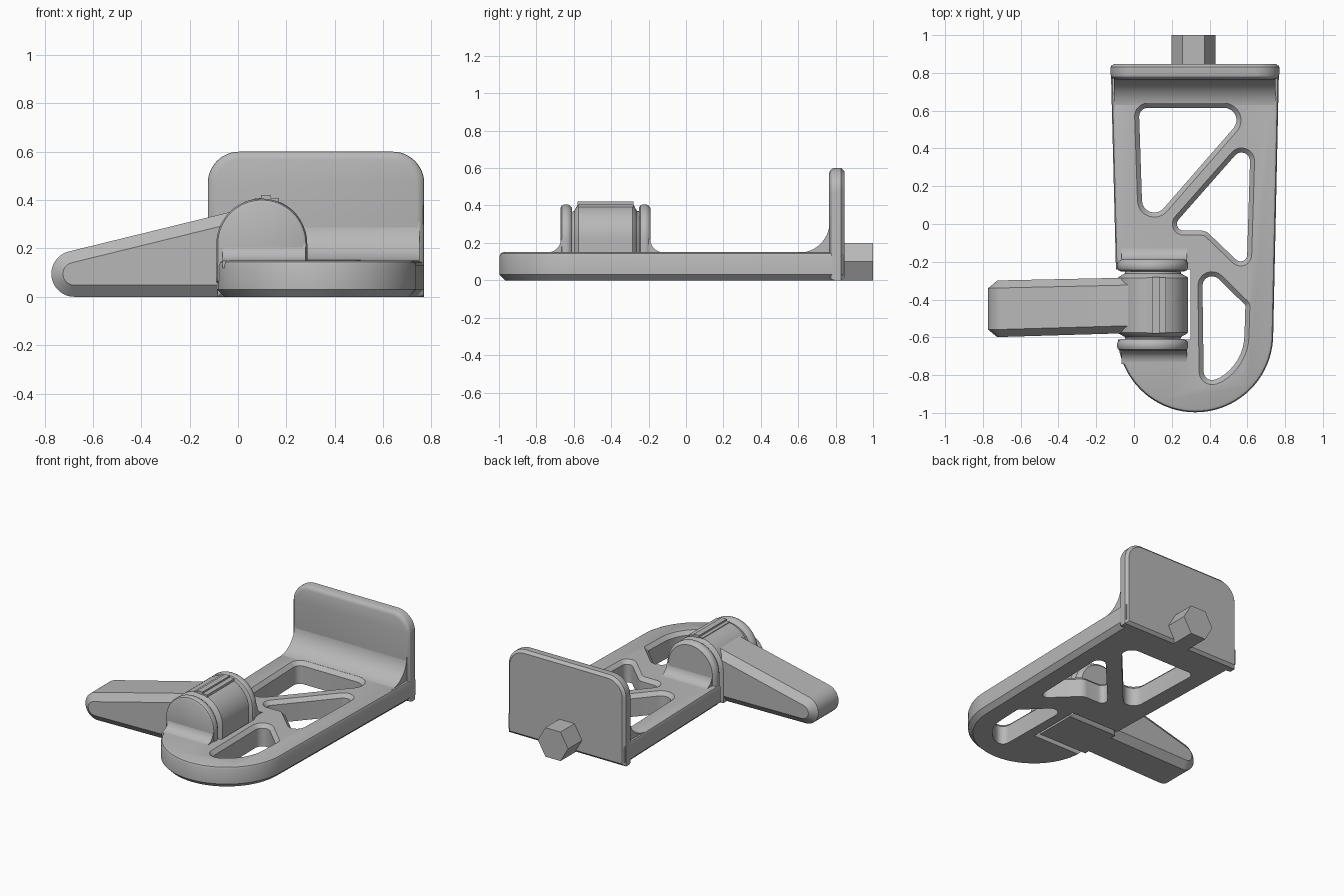
import bpy, bmesh, math
from mathutils import Vector

if "Cube" in bpy.data.objects:
    bpy.data.objects.remove(bpy.data.objects["Cube"])

grey = bpy.data.materials.new("matte_grey")
grey.diffuse_color = (0.48, 0.48, 0.48, 1)
grey.use_nodes = True
grey.node_tree.nodes["Principled BSDF"].inputs["Base Color"].default_value = grey.diffuse_color


def rounded(corners, n=8):
    """Outline from (x, y, radius) corners, each replaced by an arc."""
    out = []
    for i, (x, y, r) in enumerate(corners):
        v = Vector((x, y))
        if r == 0:
            out.append(v)
            continue
        a = (Vector(corners[i - 1][:2]) - v).normalized()
        b = (Vector(corners[(i + 1) % len(corners)][:2]) - v).normalized()
        half = a.angle(b) / 2
        c = v + (a + b).normalized() * r / math.sin(half)
        p, q = v + a * r / math.tan(half) - c, v + b * r / math.tan(half) - c
        a0 = math.atan2(p.y, p.x)
        da = (math.atan2(q.y, q.x) - a0 + math.pi) % math.tau - math.pi
        out += [c + r * Vector((math.cos(a0 + da * k / n), math.sin(a0 + da * k / n)))
                for k in range(n + 1)]
    return out


def arc(cx, cy, r, a0, a1, n):
    return [Vector((cx + r * math.cos(t), cy + r * math.sin(t)))
            for t in (math.radians(a0 + (a1 - a0) * k / n) for k in range(n + 1))]


def inset(pts, d):
    """Offset a closed outline inward by d."""
    area = sum(pts[i - 1].cross(pts[i]) for i in range(len(pts)))
    s = 1 if area > 0 else -1
    res = []
    for i, p in enumerate(pts):
        e = (p - pts[i - 1]).normalized()
        f = (pts[(i + 1) % len(pts)] - p).normalized()
        n1, n2 = Vector((-e.y, e.x)) * s, Vector((-f.y, f.x)) * s
        res.append(p + (n1 + n2) * d / (1 + n1.dot(n2)))
    return res


def loft(name, pts, rings, axis="z"):
    """Stack inset copies of an outline: rings are (inset, position)."""
    bm = bmesh.new()
    to3d = {"z": lambda p, h: (p.x, p.y, h),
            "y": lambda p, h: (p.x, h, p.y),
            "x": lambda p, h: (h, p.x, p.y)}[axis]
    loops = [[bm.verts.new(to3d(p, h)) for p in inset(pts, d)] for d, h in rings]
    for lo, hi in zip(loops, loops[1:]):
        for i in range(len(lo)):
            bm.faces.new((lo[i - 1], lo[i], hi[i], hi[i - 1]))
    bm.faces.new(loops[0])
    bm.faces.new(loops[-1])
    bmesh.ops.recalc_face_normals(bm, faces=bm.faces)
    me = bpy.data.meshes.new(name)
    bm.to_mesh(me)
    bm.free()
    me.materials.append(grey)
    ob = bpy.data.objects.new(name, me)
    bpy.context.collection.objects.link(ob)
    return ob


def cut(ob, cutter):
    bpy.context.view_layer.objects.active = ob
    m = ob.modifiers.new("cut", "BOOLEAN")
    m.operation, m.solver, m.object = "DIFFERENCE", "EXACT", cutter
    bpy.ops.object.modifier_apply(modifier=m.name)


def rect(x0, x1, y0, y1):
    return [Vector(p) for p in ((x0, y0), (x1, y0), (x1, y1), (x0, y1))]


# base plate with round front end
outline = [Vector((0.768, 0.84)), Vector((-0.123, 0.84))] + arc(0.325, -0.585, 0.412, 180, 360, 40)
base = loft("base_plate", outline,
            [(0.03, 0), (0, 0.03), (0, 0.13), (0.006, 0.144), (0.02, 0.15)])

# upright end wall
wall = rounded([(-0.125, 0, 0), (0.77, 0, 0), (0.77, 0.6, 0.13), (-0.125, 0.6, 0.13)], 12)
loft("end_wall", wall, [(0.03, 0.765), (0.014, 0.77), (0.004, 0.78), (0, 0.795),
                        (0, 0.83), (0.018, 0.848)], "y")

# concave fillet between plate and wall
prof = arc(0.605, 0.31, 0.162, -90, 0, 14) + [Vector((0.79, 0.31)), Vector((0.79, 0.1)), Vector((0.605, 0.1))]
fillet = loft("wall_fillet", prof, [(0, -0.105), (0, 0.75)], "x")

# windows with chamfered upper rims, and lever slot
windows = [
    rounded([(0.0, 0.64, 0.07), (0.025, -0.106, 0.09), (0.676, 0.64, 0.09)]),
    rounded([(0.645, 0.526, 0.07), (0.129, -0.06, 0.06), (0.37, -0.06, 0.04), (0.62, -0.30, 0.06)]),
    rounded([(0.335, -0.145, 0.075), (0.345, -0.885, 0.07)]
            + [(p.x, p.y, 0) for p in arc(0.32, -0.585, 0.29, -60, 0, 8)]
            + [(0.615, -0.42, 0.04)]),
]
cutters = [loft("window_cutter", w, [(0.025, -0.1), (0.025, 0.125), (0, 0.151), (0, 0.3)]) for w in windows]
cutters.append(loft("slot_cutter", rect(-0.5, 0.3, -0.612, -0.24), [(0, -0.1), (0, 0.3)]))
for c in cutters:
    cut(base, c)
cut(fillet, cutters[0])
for c in cutters:
    bpy.data.objects.remove(c)

# pivot ears, rounded on the rim, with a fillet on the outer side
ear = [Vector((-0.09, 0.06)), Vector((0.287, 0.06))] + arc(0.0985, 0.218, 0.188, 0, 180, 32)
for side, y, s in (("front", -0.64, -1), ("back", -0.22, 1)):
    rim = [(0.02, -0.031), (0.006, -0.024), (0, -0.012), (0, 0.008), (0.006, 0.02), (0.02, 0.031)]
    loft(side + "_ear", ear, [(d, y + h) for d, h in rim], "y")
    foot = [Vector((y + s * (0.1 - p.x), p.y)) for p in arc(0, 0.22, 0.071, -90, 0, 8)]
    foot += [Vector((y, 0.22)), Vector((y, 0.12)), Vector((y + s * 0.1, 0.12))]
    loft(side + "_ear_fillet", foot, [(0, -0.065), (0, 0.28)], "x")

# lever hub filling the slot
hub = [Vector((-0.085, 0)), Vector((0.285, 0))] + arc(0.1, 0.222, 0.185, 0, 180, 32)
loft("lever_hub", hub, [(0.04, -0.608), (0.035, -0.597), (0.004, -0.58), (0, -0.575),
                        (0, -0.285), (0.004, -0.28), (0.035, -0.263), (0.04, -0.244)], "y")
loft("hub_rib", rect(0.095, 0.135, 0.37, 0.42), [(0, -0.58), (0, -0.28)], "y")
loft("hub_step", rect(0.07, 0.17, 0.37, 0.409), [(0, -0.578), (0, -0.282)], "y")

# lever arm with chamfered sides, slimming slightly toward the hub
arm_pts = arc(-0.677, 0.095, 0.095, 104, 270, 20) + [Vector((0.12, 0)), Vector((0.12, 0.388))]
arm = loft("lever_arm", arm_pts, [(0.048, -0.6), (0, -0.56), (0, -0.34), (0.048, -0.3)], "y")
for v in arm.data.vertices:
    t = (v.co.x + 0.77) / 0.7
    mid = -0.45 + 0.018 * t
    v.co.y = mid + (v.co.y + 0.45) * (1 - 0.02 * t)

# hexagonal stud behind the wall
loft("hex_stud", arc(0.315, 0.1, 0.1155, 0, 300, 5), [(0, 0.82), (0, 1.0)], "y")

for ob in bpy.context.scene.objects:
    ob.select_set(True)
    bpy.context.view_layer.objects.active = ob
bpy.ops.object.shade_smooth_by_angle(angle=math.radians(28))
